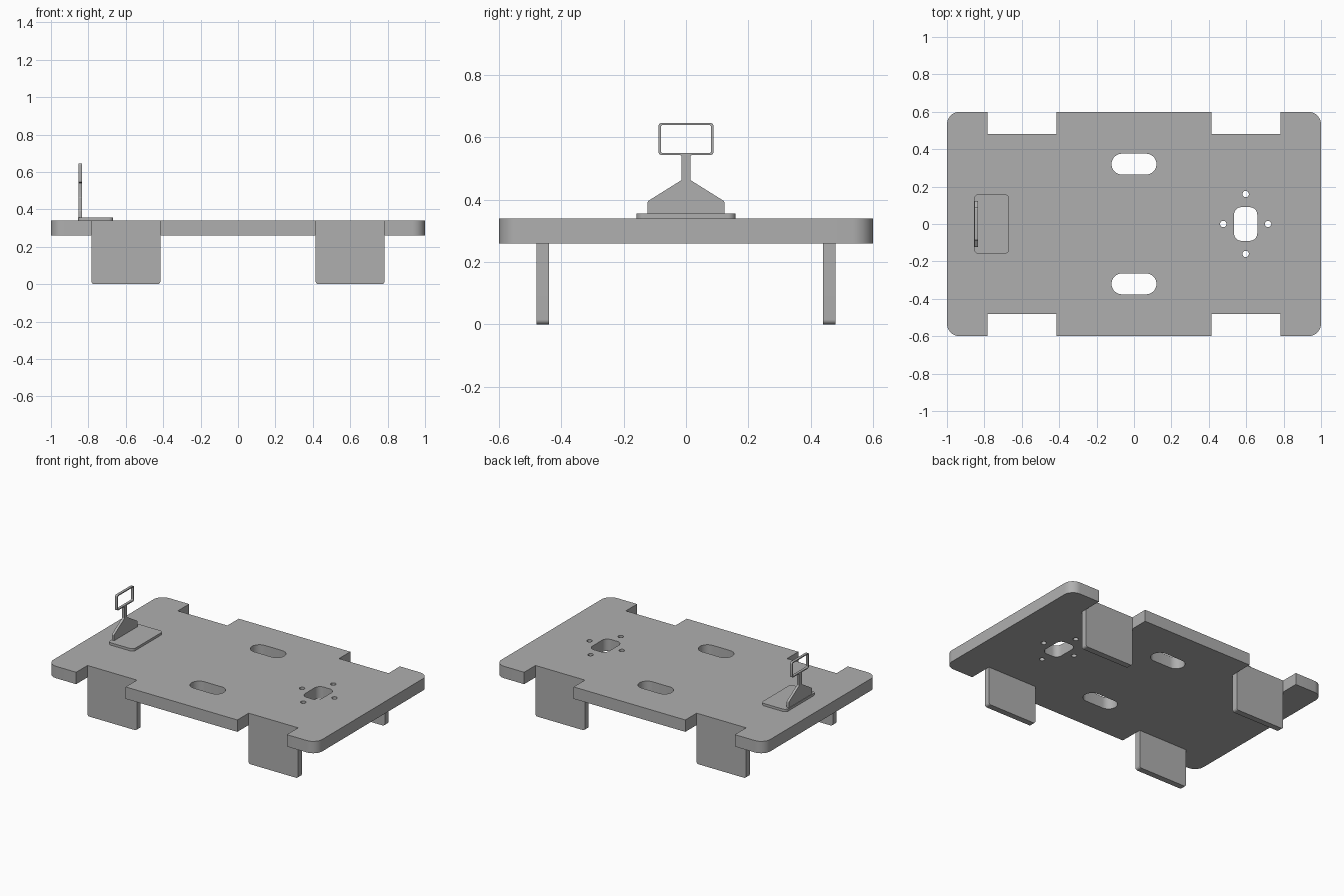
import bpy, bmesh, math
from mathutils import Vector, Matrix

if "Cube" in bpy.data.objects:
    bpy.data.objects.remove(bpy.data.objects["Cube"])

grey = bpy.data.materials.new("light_grey")
grey.diffuse_color = (0.43, 0.43, 0.43, 1)
grey.use_nodes = True
grey.node_tree.nodes["Principled BSDF"].inputs["Base Color"].default_value = grey.diffuse_color

FLAT = Matrix.Identity(4)                                                        # outline in x, y
FACING_FRONT = Matrix(((1, 0, 0, 0), (0, 0, -1, 0), (0, 1, 0, 0), (0, 0, 0, 1)))  # outline in x, z
FACING_SIDE = Matrix(((0, 0, 1, 0), (1, 0, 0, 0), (0, 1, 0, 0), (0, 0, 0, 1)))    # outline in y, z


def fillet(corners, steps=8):
    """Round each (x, y, radius) corner of a closed outline."""
    out = []
    for i, (x, y, r) in enumerate(corners):
        p = Vector((x, y))
        if r == 0:
            out.append(p)
            continue
        a = (Vector(corners[i - 1][:2]) - p).normalized()
        b = (Vector(corners[(i + 1) % len(corners)][:2]) - p).normalized()
        half = a.angle(b) / 2
        centre = p + (a + b).normalized() * (r / math.sin(half))
        start = p + a * (r / math.tan(half)) - centre
        end = p + b * (r / math.tan(half)) - centre
        sweep = math.atan2(start.x * end.y - start.y * end.x, start.dot(end))
        for k in range(steps + 1):
            out.append(centre + Matrix.Rotation(sweep * k / steps, 2) @ start)
    return out


def rounded_box(cx, cy, hx, hy, r):
    return fillet([(cx - hx, cy - hy, r), (cx + hx, cy - hy, r),
                   (cx + hx, cy + hy, r), (cx - hx, cy + hy, r)])


def circle(cx, cy, r, n=24):
    return [Vector((cx + r * math.cos(math.tau * k / n), cy + r * math.sin(math.tau * k / n)))
            for k in range(n)]


def slab(name, loops, thickness, matrix, location):
    """Extrude an outline with holes to a solid centred on its plane."""
    curve = bpy.data.curves.new(name, 'CURVE')
    curve.dimensions = '2D'
    curve.fill_mode = 'BOTH'
    curve.extrude = thickness / 2
    for pts in loops:
        spline = curve.splines.new('POLY')
        spline.points.add(len(pts) - 1)
        for sp, p in zip(spline.points, pts):
            sp.co = (p.x, p.y, 0, 1)
        spline.use_cyclic_u = True
    temp = bpy.data.objects.new(name + "_outline", curve)
    bpy.context.collection.objects.link(temp)
    deps = bpy.context.evaluated_depsgraph_get()
    mesh = bpy.data.meshes.new_from_object(temp.evaluated_get(deps))
    bpy.data.objects.remove(temp)
    bpy.data.curves.remove(curve)
    bm = bmesh.new()
    bm.from_mesh(mesh)
    bmesh.ops.remove_doubles(bm, verts=bm.verts, dist=1e-5)
    bmesh.ops.transform(bm, matrix=matrix, verts=bm.verts)
    bmesh.ops.recalc_face_normals(bm, faces=bm.faces)
    bm.to_mesh(mesh)
    bm.free()
    mesh.materials.clear()
    mesh.materials.append(grey)
    mesh.shade_smooth()
    mesh.set_sharp_from_angle(angle=math.radians(30))
    obj = bpy.data.objects.new(name, mesh)
    obj.location = location
    bpy.context.collection.objects.link(obj)
    return obj


# Deck: rounded board with four edge notches, two slots and a bolt pattern
IN, OUT, DEPTH, R = 0.415, 0.783, 0.48, 0.068
quarter = [(1, 0.6, R), (OUT, 0.6, 0), (OUT, DEPTH, 0), (IN, DEPTH, 0), (IN, 0.6, 0)]
top_edge = quarter + [(-x, y, r) for x, y, r in reversed(quarter)]
outline = fillet(top_edge + [(x, -y, r) for x, y, r in reversed(top_edge)])
holes = [rounded_box(0, s * 0.32, 0.12, 0.056, 0.0555) for s in (-1, 1)]
holes.append(rounded_box(0.597, 0, 0.062, 0.09, 0.04))
holes += [circle(0.597 + dx, dy, 0.017)
          for dx, dy in ((-0.12, 0), (0.12, 0), (0, -0.16), (0, 0.16))]
slab("deck", [outline] + holes, 0.08, FLAT, (0, 0, 0.30))

# Legs: flat panels flush with the notch walls
for sx, side in ((-1, "left"), (1, "right")):
    for sy, end in ((-1, "front"), (1, "back")):
        w = (OUT - IN) / 2
        panel = fillet([(-w, 0, 0.015), (w, 0, 0.015), (w, 0.262, 0), (-w, 0.262, 0)])
        slab(f"leg_{end}_{side}", [panel], 0.04, FACING_FRONT,
             (sx * (IN + OUT) / 2, sy * 0.46, 0))

# Sight base: thin rounded pad on the deck
slab("sight_base", [rounded_box(-0.761, 0, 0.094, 0.159, 0.025)], 0.018, FLAT, (0, 0, 0.347))

# Sight: tapered foot, post and open rectangular frame
half = [(0.123, 0.35, 0), (0.123, 0.395, 0.01), (0.014, 0.463, 0.008),
        (0.014, 0.543, 0.006), (0.088, 0.543, 0.01), (0.088, 0.646, 0.01)]
sight = fillet(half + [(-y, z, r) for y, z, r in reversed(half)])
window = rounded_box(0, 0.5945, 0.081, 0.0445, 0.006)
slab("sight_frame", [sight, window], 0.017, FACING_SIDE, (-0.843, 0, 0))
